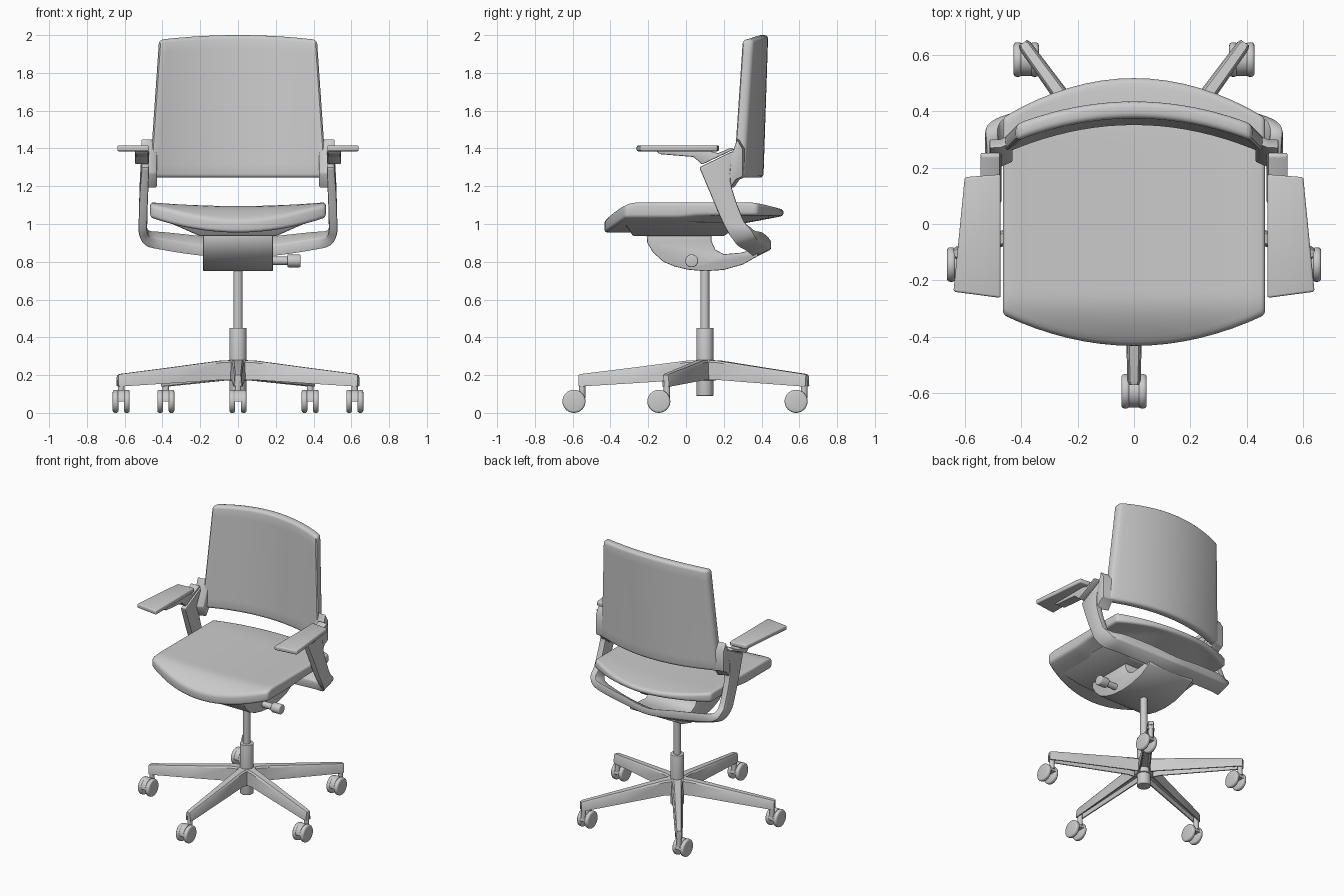
import bpy, bmesh, math
from mathutils import Vector, Matrix

if "Cube" in bpy.data.objects:
    bpy.data.objects.remove(bpy.data.objects["Cube"])


def finish(name, bm, bevel=0.0, segs=3, mirror=False, limit=35):
    bmesh.ops.recalc_face_normals(bm, faces=bm.faces[:])
    if bevel:
        edges = [e for e in bm.edges if e.calc_face_angle(0) > math.radians(limit)]
        bmesh.ops.bevel(bm, geom=edges, offset=bevel, segments=segs, profile=0.5,
                        affect='EDGES', clamp_overlap=True)
    me = bpy.data.meshes.new(name)
    bm.to_mesh(me)
    bm.free()
    me.polygons.foreach_set("use_smooth", [True] * len(me.polygons))
    me.set_sharp_from_angle(angle=math.radians(35))
    ob = bpy.data.objects.new(name, me)
    bpy.context.collection.objects.link(ob)
    if mirror:
        ob.modifiers.new("mirror", 'MIRROR').use_mirror_merge = False
    return ob


def loft(name, rings, **kw):
    bm = bmesh.new()
    vs = [[bm.verts.new(p) for p in r] for r in rings]
    n = len(rings[0])
    for a, b in zip(vs, vs[1:]):
        for i in range(n):
            bm.faces.new((a[i], a[(i + 1) % n], b[(i + 1) % n], b[i]))
    bm.faces.new(vs[0])
    bm.faces.new(vs[-1])
    return finish(name, bm, **kw)


def side_prism(name, profile, x0, x1, **kw):
    return loft(name, [[(x, y, z) for y, z in profile] for x in (x0, x1)], **kw)


def cylinder(name, c, r, h, axis='Z', **kw):
    bm = bmesh.new()
    m = Matrix.Translation(c)
    if axis == 'X':
        m = m @ Matrix.Rotation(math.pi / 2, 4, 'Y')
    bmesh.ops.create_cone(bm, cap_ends=True, segments=32, radius1=r, radius2=r, depth=h, matrix=m)
    return finish(name, bm, **kw)


def slab(name, nu, nv, fa, fb, **kw):
    # closed cushion between two surfaces, u and v in 0..1
    bm = bmesh.new()
    A, B = [[[bm.verts.new(f(i / nu, j / nv)) for j in range(nv + 1)]
             for i in range(nu + 1)] for f in (fa, fb)]
    for g in (A, B):
        for i in range(nu):
            for j in range(nv):
                bm.faces.new((g[i][j], g[i + 1][j], g[i + 1][j + 1], g[i][j + 1]))
    rim = ([(i, 0) for i in range(nu)] + [(nu, j) for j in range(nv)] +
           [(i, nv) for i in range(nu, 0, -1)] + [(0, j) for j in range(nv, 0, -1)])
    for (a, b), (c, d) in zip(rim, rim[1:] + rim[:1]):
        bm.faces.new((A[a][b], A[c][d], B[c][d], B[a][b]))
    return finish(name, bm, **kw)


# Seat cushion
def seat_xy(u, v):
    s = 2 * u - 1
    front, rear = -0.432 + 0.11 * s * s, 0.517 - 0.14 * s * s
    return s, front + (rear - front) * v


def seat_top(u, v):
    s, y = seat_xy(u, v)
    z = 1.095 + 0.02 * s * s - 0.075 * (max(0, -0.26 - y) / 0.17) ** 1.7
    return (0.465 * s, y, z - 0.015 * max(0, (y - 0.3) / 0.2) ** 2)


def seat_bottom(u, v):
    s, y = seat_xy(u, v)
    z = 0.955 + 0.08 * s * s + 0.085 * max(0, (y + 0.05) / 0.55) ** 1.3
    return (0.465 * s, y, min(z, 1.045))


slab("seat", 16, 28, seat_top, seat_bottom, bevel=0.022)

# Pan under the seat
loft("seat_pan", [[(-w, a, z), (w, a, z), (w, b, z), (-w, b, z)] for w, a, b, z in
                  ((0.2, -0.28, 0.2, 0.935), (0.37, -0.33, 0.3, 1.01))], bevel=0.01)


# Backrest: curved, leaning shell
def back(thick):
    def f(u, v):
        s = 2 * u - 1
        z = 1.245 + (0.755 - 0.025 * s * s) * v
        y = 0.35 + 0.025 * v - (0.105 - 0.025 * v) * s * s
        return ((0.468 - 0.05 * v) * s, y + thick, z)
    return f


slab("backrest", 20, 10, back(0), back(0.06), bevel=0.02)

# One-piece frame: down both sides and round behind the seat
# x, front edge y z, rear edge y z, thickness vector x z
st = [(0.51, 0.07, 1.30, 0.255, 1.39, -0.04, 0),
      (0.52, 0.125, 1.17, 0.235, 1.23, -0.045, 0),
      (0.525, 0.18, 1.04, 0.30, 1.03, -0.045, 0),
      (0.525, 0.225, 0.95, 0.345, 0.97, -0.045, 0.01),
      (0.49, 0.27, 0.885, 0.375, 0.92, -0.03, 0.045),
      (0.40, 0.31, 0.86, 0.40, 0.90, -0.01, 0.06),
      (0.20, 0.35, 0.83, 0.43, 0.88, 0, 0.06),
      (0.0, 0.36, 0.82, 0.45, 0.865, 0, 0.05)]
st += [(-s[0], *s[1:5], -s[5], s[6]) for s in st[-2::-1]]
rings = []
for i in range(len(st) - 1):
    q = [st[max(0, min(len(st) - 1, i + k))] for k in (-1, 0, 1, 2)]
    for k in range(5 if i < len(st) - 2 else 6):
        t = k / 5
        x, fy, fz, ry, rz, nx, nz = [
            0.5 * (2 * b + (c - a) * t + (2 * a - 5 * b + 4 * c - d) * t * t
                   + (3 * b - a - 3 * c + d) * t ** 3) for a, b, c, d in zip(*q)]
        rings.append([(x, fy, fz), (x, ry, rz), (x + nx, ry, rz + nz), (x + nx, fy, fz + nz)])
loft("side_frame", rings, bevel=0.008, segs=2, limit=45)

# Brackets from frame to backrest
loft("back_bracket", [[(x, y + d, z) for y, z in
                       ((0.20, 1.27), (0.25, 1.39), (0.27, 1.45), (0.30, 1.40), (0.30, 1.25),
                        (0.265, 1.235), (0.235, 1.19))]
                      for x, d in ((0.512, 0), (0.475, 0), (0.43, 0.02))],
     bevel=0.006, segs=2, mirror=True)

# Armrests
loft("armrest_pad", [[(x, y, z) for x, y in
                      ((0.473, 0.176), (0.60, 0.166), (0.64, -0.24), (0.473, -0.262))]
                     for z in (1.385, 1.416)], bevel=0.008, mirror=True)
side_prism("armrest_support", [(-0.16, 1.388), (-0.14, 1.37), (0.04, 1.355), (0.085, 1.315),
                               (0.255, 1.395), (0.24, 1.405), (0.17, 1.375), (0.12, 1.388)],
           0.475, 0.545, bevel=0.006, segs=2, mirror=True)

# Tilt mechanism housing
side_prism("tilt_mechanism", [(-0.21, 0.96), (-0.205, 0.90), (-0.175, 0.85), (-0.12, 0.80),
                              (-0.06, 0.775), (0.01, 0.758), (0.1, 0.75), (0.2, 0.757),
                              (0.3, 0.785), (0.38, 0.83), (0.38, 0.87), (0.29, 0.848),
                              (0.2, 0.84), (0.155, 0.865), (0.135, 0.91), (0.135, 0.96)],
           -0.185, 0.185, bevel=0.006, segs=2, limit=50)

# Tension lever
cylinder("lever_stem", (0.215, 0.03, 0.805), 0.022, 0.1, 'X')
cylinder("lever_knob", (0.296, 0.03, 0.805), 0.034, 0.07, 'X', bevel=0.006)

# Gas column
CY = 0.1
cylinder("column_rod", (0, CY, 0.6), 0.024, 0.34)
cylinder("column_sleeve", (0, CY, 0.27), 0.045, 0.36, bevel=0.003)
cylinder("base_hub", (0, CY, 0.225), 0.062, 0.105, bevel=0.008)

# Caster parts, built once round their own swivel point and then linked
R = 0.061
parts = []
for x in (-0.03, 0.03):
    parts.append(cylinder("caster_wheel", (x, -0.043, R), R, 0.03, 'X', bevel=0.011))
arc = [(-0.043 + 0.058 * math.cos(a), 0.06 + 0.062 * math.sin(a))
       for a in [math.pi * k / 16 for k in range(17)]]
parts.append(side_prism("caster_fender", arc, -0.018, 0.018))
parts.append(cylinder("caster_stem", (0, 0, 0.13), 0.017, 0.1))

# Five channel-shaped legs with casters
for k in range(5):
    a = math.radians(-90 + 72 * k)
    d, n = Vector((math.cos(a), math.sin(a), 0)), Vector((-math.sin(a), math.cos(a), 0))
    c = Vector((0, CY, 0))
    rings = []
    for r, w, zb, zt in ((0.02, 0.045, 0.172, 0.28), (0.1, 0.036, 0.175, 0.276),
                         (0.38, 0.03, 0.157, 0.24), (0.655, 0.024, 0.14, 0.206),
                         (0.67, 0.018, 0.142, 0.2)):
        sec = [(-w, zb), (-w * .85, zt - .01), (-w * .6, zt), (w * .6, zt), (w * .85, zt - .01),
               (w, zb), (w - .008, zb), (w * .55, zb + .03), (-w * .55, zb + .03), (-w + .008, zb)]
        rings.append([c + d * r + n * p + Vector((0, 0, z)) for p, z in sec])
    loft("base_leg", rings)
    for p in parts:
        ob = p if k == 0 else p.copy()
        if k:
            bpy.context.collection.objects.link(ob)
        ob.location = c + d * 0.65
